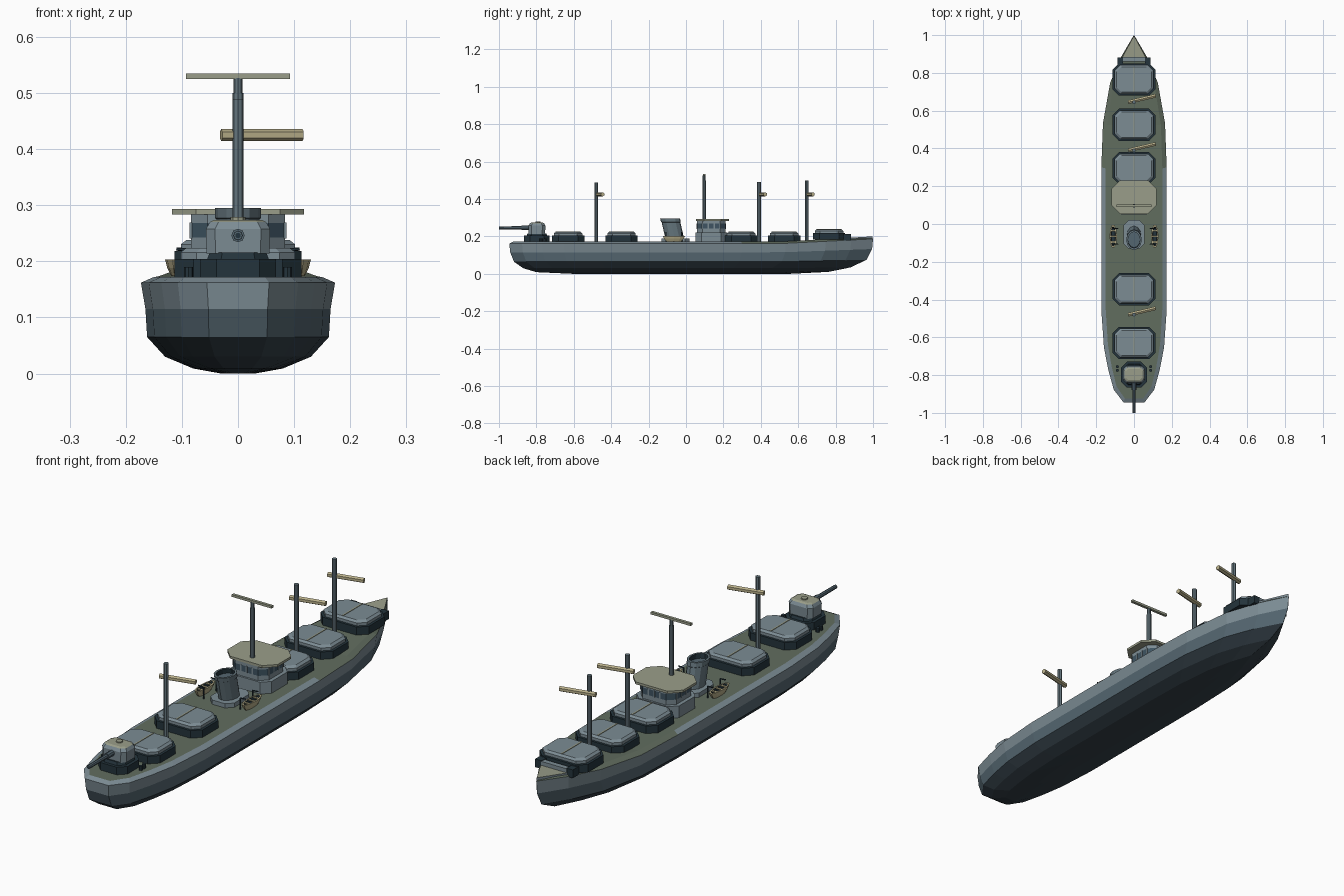
import bpy, bmesh, math
from mathutils import Vector

if "Cube" in bpy.data.objects:
    bpy.data.objects.remove(bpy.data.objects["Cube"])


def material(name, r, g, b):
    lin = [((v / 255 + 0.055) / 1.055) ** 2.4 for v in (r, g, b)] + [1]
    m = bpy.data.materials.new(name)
    m.use_nodes = True
    m.diffuse_color = lin
    m.node_tree.nodes["Principled BSDF"].inputs["Base Color"].default_value = lin
    return m


GREY = material("light grey paint", 124, 140, 148)
MID = material("mid grey paint", 84, 102, 112)
DARK = material("dark bottom paint", 52, 64, 72)
DECK = material("olive deck", 97, 109, 95)
PALE = material("pale olive", 154, 158, 138)
KHAKI = material("khaki wood", 184, 175, 138)
TEAL = material("dark fittings", 36, 52, 60)
GLASS = material("window blue", 62, 84, 98)
MAST = material("mast grey", 100, 117, 125)


def finish(name, bm, mats):
    bmesh.ops.recalc_face_normals(bm, faces=bm.faces)
    me = bpy.data.meshes.new(name)
    bm.to_mesh(me)
    bm.free()
    for m in mats:
        me.materials.append(m)
    ob = bpy.data.objects.new(name, me)
    bpy.context.collection.objects.link(ob)
    return ob


def octagon(z, hx, hy, c, y=0, x=0):
    half = [(hx, hy - c), (hx - c, hy), (c - hx, hy), (-hx, hy - c)]
    return [(x + a, y + b, z) for a, b in half + [(-a, -b) for a, b in half]]


def ellipse(z, hx, hy, y=0, x=0, n=12):
    turn = [math.tau * i / n for i in range(n)]
    return [(x + hx * math.cos(a), y + hy * math.sin(a), z) for a in turn]


def loft(name, rings, mats):
    """Skin closed rings; mats gives one material per band, then the cap."""
    bm = bmesh.new()
    rows = [[bm.verts.new(p) for p in r] for r in rings]
    used = list(dict.fromkeys(mats))
    n = len(rows[0])
    for k in range(len(rows) - 1):
        for i in range(n):
            j = (i + 1) % n
            f = bm.faces.new((rows[k][i], rows[k][j], rows[k + 1][j], rows[k + 1][i]))
            f.material_index = used.index(mats[k])
    bm.faces.new(rows[0][::-1]).material_index = used.index(mats[0])
    bm.faces.new(rows[-1]).material_index = used.index(mats[-1])
    return finish(name, bm, used)


def box(name, center, size, mat):
    bm = bmesh.new()
    bmesh.ops.create_cube(bm, size=1)
    for v in bm.verts:
        v.co = Vector(center) + v.co * Vector(size)
    return finish(name, bm, [mat])


def rod(name, a, b, r, mat, sides=8, r2=None):
    a, b = Vector(a), Vector(b)
    bm = bmesh.new()
    bmesh.ops.create_cone(bm, cap_ends=True, segments=sides, radius1=r,
                          radius2=r2 or r, depth=(b - a).length)
    ob = finish(name, bm, [mat])
    ob.rotation_mode = "QUATERNION"
    ob.rotation_quaternion = (b - a).to_track_quat("Z", "Y")
    ob.location = (a + b) / 2
    return ob


# Hull: waterlines (z, half beam, stern y, bow y) sharing one plan outline
levels = [(0, 0.03, -0.6, 0.55), (0.009, 0.08, -0.8, 0.76), (0.03, 0.13, -0.87, 0.88),
          (0.065, 0.162, -0.92, 0.965), (0.115, 0.165, -0.94, 0.995),
          (0.162, 0.173, -0.945, 1.0), (0.172, 0.15, -0.925, 0.98)]
plan = [(0, 0.32), (0.035, 0.62), (0.09, 0.79), (0.15, 0.92), (0.25, 1), (0.45, 1),
        (0.64, 1), (0.76, 0.95), (0.87, 0.73), (0.94, 0.4), (1, 0.004)]
bm = bmesh.new()
sides = {}
for s in (-1, 1):
    sides[s] = [[bm.verts.new((s * w * f, y0 + (y1 - y0) * t,
                 z + (z / 0.17) * 0.026 * max(0, (t - 0.75) / 0.25)))
                 for t, f in plan] for z, w, y0, y1 in levels]
    for k in range(len(levels) - 1):
        for i in range(len(plan) - 1):
            g = sides[s]
            f = bm.faces.new((g[k][i], g[k][i + 1], g[k + 1][i + 1], g[k + 1][i]))
            f.material_index = (2, 2, 2, 1, 0, 0 if i < 6 else 3)[k]
L, R = sides[-1], sides[1]
for k in range(len(levels) - 1):
    for i in (0, -1):
        f = bm.faces.new((L[k][i], R[k][i], R[k + 1][i], L[k + 1][i]))
        f.material_index = (2, 2, 2, 1, 0, 0)[k]
for k, m in ((0, 2), (-1, 3)):
    for i in range(len(plan) - 1):
        f = bm.faces.new((L[k][i], R[k][i], R[k][i + 1], L[k][i + 1]))
        f.material_index = m
finish("hull", bm, [GREY, MID, DARK, DECK])

# Bow plate and windlass
tri = [(-0.066, 0.875), (0.066, 0.875), (0, 0.998)]
loft("bow_plate", [[(x, y, z + (y - 0.875) * 0.06) for x, y in tri] for z in (0.18, 0.193)],
     [GREY, PALE])
box("windlass", (0, 0.872, 0.2), (0.12, 0.022, 0.02), GREY)
for s in (-1, 1):
    box("bow_bollard", (s * 0.073, 0.862, 0.195), (0.03, 0.04, 0.035), TEAL)

# Cargo hatches
for y, lift in ((0.765, 0.014), (0.525, 0), (0.295, 0), (-0.345, 0), (-0.63, 0)):
    z = 0.17 + lift
    loft("cargo_hatch", [octagon(z, 0.113, 0.086, 0.034, y), octagon(z + 0.034, 0.113, 0.086, 0.034, y),
                         octagon(z + 0.034, 0.102, 0.076, 0.028, y), octagon(z + 0.046, 0.102, 0.076, 0.028, y),
                         octagon(z + 0.054, 0.092, 0.067, 0.026, y)],
         [TEAL, TEAL, GREY, GREY, GREY])
    box("hatch_seam", (0, y, z + 0.054), (0.006, 0.134, 0.004), PALE)

# Cargo masts with derrick arms
for y, top in ((-0.48, 0.488), (0.39, 0.49), (0.645, 0.5)):
    rod("cargo_mast", (0, y, 0.16), (0, y, top), 0.01, MAST)
    rod("derrick_arm", (-0.03, y, 0.425), (0.115, y + 0.034, 0.425), 0.011, KHAKI, 6)

# Bridge
y = 0.135
loft("bridge_house", [octagon(0.165, 0.1, 0.085, 0.032, y), octagon(0.222, 0.1, 0.085, 0.032, y),
                      octagon(0.222, 0.084, 0.077, 0.03, y), octagon(0.242, 0.084, 0.077, 0.03, y),
                      octagon(0.268, 0.084, 0.077, 0.03, y), octagon(0.284, 0.084, 0.077, 0.03, y)],
     [GREY, GREY, GREY, GLASS, GREY, GREY])
for s in (-1, 1):
    for x in (-0.027, 0, 0.027):
        box("window_post", (x, y + s * 0.077, 0.255), (0.006, 0.004, 0.028), GREY)
    for d in (-0.047, -0.016, 0.016, 0.047):
        box("window_post", (s * 0.084, y + d, 0.255), (0.004, 0.006, 0.028), GREY)
loft("bridge_roof", [octagon(z, 0.118, 0.088, 0.043, 0.142) for z in (0.283, 0.293)], [PALE, PALE])
rod("main_mast", (0, 0.097, 0.28), (0, 0.097, 0.5), 0.01, MAST)
rod("mast_top", (0, 0.097, 0.5), (0, 0.097, 0.527), 0.008, MAST)
box("mast_crossbar", (0, 0.097, 0.53), (0.186, 0.012, 0.01), PALE)

# Funnel
loft("funnel_base", [octagon(0.165, 0.056, 0.075, 0.026, -0.055), octagon(0.19, 0.056, 0.075, 0.026, -0.055)],
     [GREY, GREY])
loft("funnel", [ellipse(0.188, 0.038, 0.05, -0.06), ellipse(0.275, 0.038, 0.05, -0.08),
                ellipse(0.277, 0.041, 0.053, -0.081), ellipse(0.295, 0.041, 0.053, -0.085),
                ellipse(0.295, 0.032, 0.043, -0.085), ellipse(0.275, 0.032, 0.043, -0.082)],
     [MAST, MAST, MAST, MAST, TEAL, MID])

# Lifeboats and davits
for s in (-1, 1):
    x, y = s * 0.11, -0.065
    loft("lifeboat", [ellipse(0.174, 0.009, 0.042, y, x, 10), ellipse(0.188, 0.016, 0.055, y, x, 10),
                      ellipse(0.203, 0.02, 0.063, y, x, 10), ellipse(0.203, 0.014, 0.053, y, x, 10),
                      ellipse(0.19, 0.011, 0.046, y, x, 10)],
         [KHAKI, KHAKI, KHAKI, TEAL, TEAL])
    for d in (-0.03, 0, 0.03):
        box("boat_thwart", (x, y + d, 0.2), (0.03, 0.009, 0.004), KHAKI)
    for d in (-0.042, 0.042):
        rod("davit_post", (s * 0.085, y + d, 0.165), (s * 0.085, y + d, 0.22), 0.003, TEAL, 6)
        rod("davit_arm", (s * 0.085, y + d, 0.22), (s * 0.11, y + d, 0.222), 0.003, TEAL, 6)

# Stern gun
y = -0.797
loft("gun_platform", [octagon(0.165, 0.068, 0.068, 0.03, y), octagon(0.204, 0.068, 0.068, 0.03, y),
                      octagon(0.204, 0.055, 0.055, 0.025, y), octagon(0.216, 0.05, 0.05, 0.022, y)],
     [TEAL, TEAL, TEAL, TEAL])
loft("gun_turret", [octagon(0.214, 0.056, 0.044, 0.016, y), octagon(0.258, 0.057, 0.045, 0.016, y),
                    octagon(0.27, 0.05, 0.038, 0.015, y), octagon(0.274, 0.042, 0.03, 0.012, y)],
     [GREY, GREY, PALE, PALE])
rod("turret_hatch", (0, y + 0.005, 0.27), (0, y + 0.005, 0.279), 0.013, PALE)
rod("barrel_sleeve", (0, -0.83, 0.246), (0, -0.88, 0.246), 0.012, MID)
rod("gun_barrel", (0, -0.86, 0.246), (0, -1, 0.246), 0.009, MID, r2=0.008)
rod("gun_bore", (0, -0.99, 0.246), (0, -1.0005, 0.246), 0.005, TEAL)
for s in (-1, 1):
    for d in (-0.775, -0.755):
        rod("stern_bollard", (s * 0.088, d, 0.165), (s * 0.088, d, 0.19), 0.008, TEAL)
